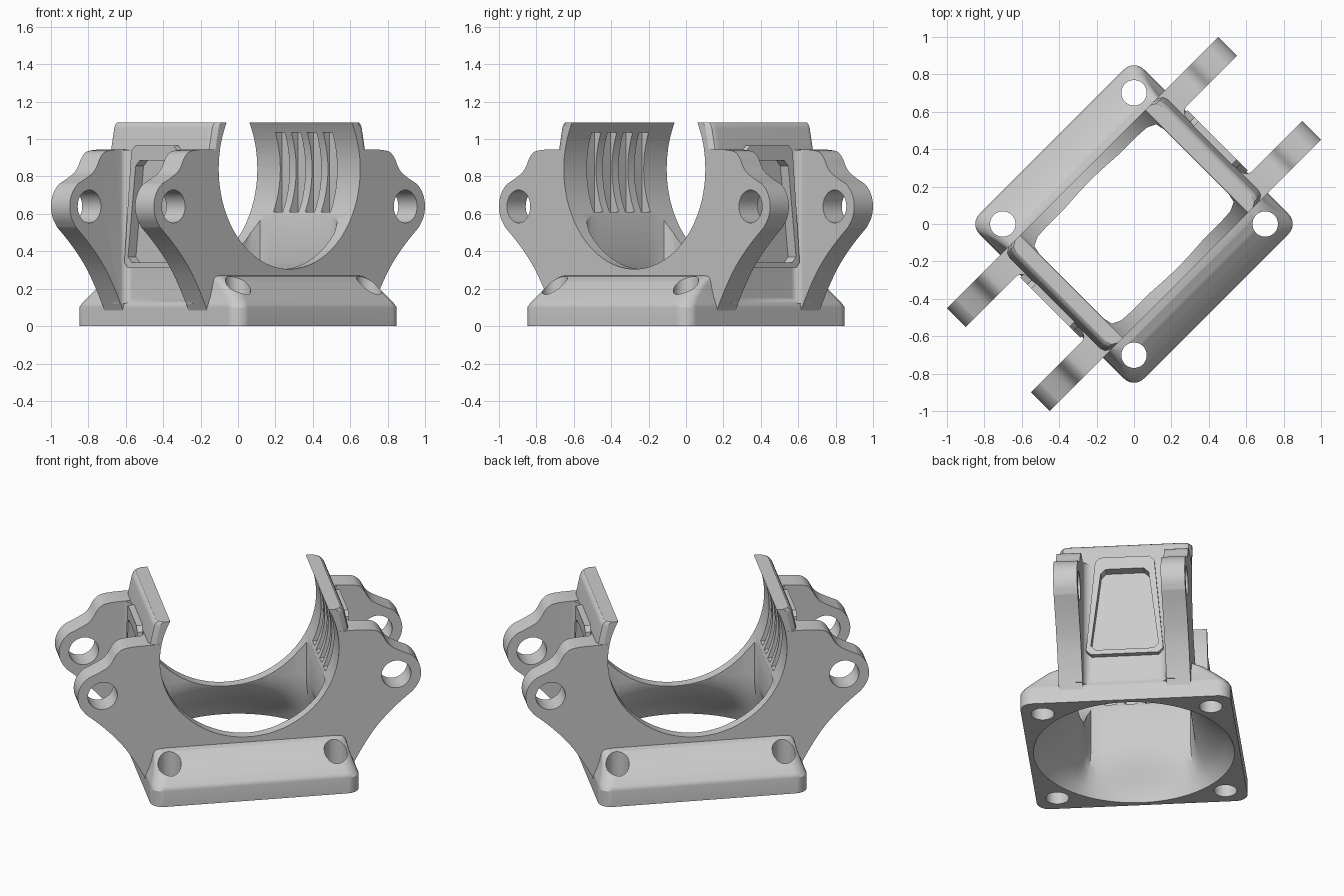
import bpy
import bmesh
from math import cos, sin, pi, radians
from mathutils import Matrix

if "Cube" in bpy.data.objects:
    bpy.data.objects.remove(bpy.data.objects["Cube"], do_unlink=True)

grey = bpy.data.materials.new("light_grey_plastic")
grey.use_nodes = True
grey.diffuse_color = (0.6, 0.6, 0.6, 1)
grey.node_tree.nodes["Principled BSDF"].inputs["Base Color"].default_value = (0.6, 0.6, 0.6, 1)


def loft(name, rings):
    """Closed solid through rings of equal point count."""
    bm = bmesh.new()
    loops = [[bm.verts.new(p) for p in ring] for ring in rings]
    n = len(loops[0])
    for a, b in zip(loops, loops[1:]):
        for i in range(n):
            j = (i + 1) % n
            bm.faces.new((a[i], a[j], b[j], b[i]))
    bm.faces.new(loops[0][::-1])
    bm.faces.new(loops[-1])
    bmesh.ops.recalc_face_normals(bm, faces=bm.faces)
    mesh = bpy.data.meshes.new(name)
    bm.to_mesh(mesh)
    bm.free()
    mesh.materials.append(grey)
    ob = bpy.data.objects.new(name, mesh)
    bpy.context.collection.objects.link(ob)
    return ob


def prism(name, outline, axis, lo, hi):
    """Extrude a 2D outline along an axis."""
    place = {"x": lambda p, d: (d, p[0], p[1]),
             "y": lambda p, d: (p[0], d, p[1]),
             "z": lambda p, d: (p[0], p[1], d)}[axis]
    return loft(name, [[place(p, d) for p in outline] for d in (lo, hi)])


def circle(cx, cy, r, n=48):
    return [(cx + r * cos(2 * pi * i / n), cy + r * sin(2 * pi * i / n)) for i in range(n)]


def rounded_rect(hx, hy, r, steps=8):
    pts = []
    for q, (sx, sy) in enumerate(((1, 1), (-1, 1), (-1, -1), (1, -1))):
        for i in range(steps + 1):
            a = (q + i / steps) * pi / 2
            pts.append((sx * (hx - r) + r * cos(a), sy * (hy - r) + r * sin(a)))
    return pts


def soften(pts, passes=2):
    """Corner cutting on an open polyline."""
    for _ in range(passes):
        new = [pts[0]]
        for a, b in zip(pts, pts[1:]):
            for t in (0.25, 0.75):
                new.append((a[0] + (b[0] - a[0]) * t, a[1] + (b[1] - a[1]) * t))
        pts = new + [pts[-1]]
    return pts


def combine(target, other, operation):
    mod = target.modifiers.new("combine", "BOOLEAN")
    mod.solver = "EXACT"
    mod.operation = operation
    mod.object = other
    bpy.context.view_layer.objects.active = target
    bpy.ops.object.modifier_apply(modifier=mod.name)
    bpy.data.objects.remove(other, do_unlink=True)


BORE_R, BORE_Z = 0.535, 0.84
LUG_X, LUG_Z, LUG_R = 0.877, 0.64, 0.148
FACE_Y, LUG_Y = 0.389, 0.247

# Base flange with softly sloped top
steps = [(0.622, 0.622, 0), (0.622, 0.622, 0.1), (0.612, 0.61, 0.123), (0.597, 0.575, 0.16),
         (0.585, 0.53, 0.2), (0.575, 0.48, 0.24), (0.565, 0.43, 0.265), (0.56, 0.37, 0.275)]
body = loft("cradle_bracket", [[(x, y, z) for x, y in rounded_rect(hx, hy, 0.075)]
                               for hx, hy, z in steps])

# End plates carrying the four lugs
shoulder = soften([(0.45, 0.945), (0.73, 0.945), (0.79, 0.915), (0.83, 0.83), (0.9, 0.79),
                   (LUG_X + LUG_R * cos(radians(55)), LUG_Z + LUG_R * sin(radians(55)))])
nose = [(LUG_X + LUG_R * cos(radians(a)), LUG_Z + LUG_R * sin(radians(a)))
        for a in range(48, -45, -7)]
leg = soften([(0.98, 0.53), (0.88, 0.445), (0.77, 0.33), (0.69, 0.21), (0.635, 0.11), (0.615, 0.07)])
half = shoulder + nose + leg
outline = half + [(-x, z) for x, z in reversed(half)]
for side in (-1, 1):
    lo, hi = sorted((side * LUG_Y, side * FACE_Y))
    combine(body, prism("end_plate", outline, "y", lo, hi), "UNION")

# Side walls, with fillets into the lugs
corner = [(0.6, 0.2), (0.606, 0.222), (0.62, 0.238), (0.645, 0.25), (0.645, 0.3)]
plan = corner + [(-x, y) for x, y in reversed(corner)]
plan += [(-x, -y) for x, y in reversed(plan)][::-1]
plan = corner + [(-x, y) for x, y in reversed(corner)] \
    + [(-x, -y) for x, y in corner] + [(x, -y) for x, y in reversed(corner)]
combine(body, prism("side_walls", plan, "z", 0.12, 0.942), "UNION")

for side in (-1, 1):
    # Upright lip above the shoulder
    rings = []
    for outer, z in ((0.6, 0.85), (0.598, 0.95), (0.575, 1.06), (0.565, 1.08), (0.55, 1.09)):
        rings.append([(side * x, y, z) for x, y in
                      ((0.4, -0.388), (outer - 0.04, -0.388), (outer - 0.01, -0.37), (outer, -0.34),
                       (outer, 0.34), (outer - 0.01, 0.37), (outer - 0.04, 0.388), (0.4, 0.388))])
    combine(body, loft("upper_lip", rings), "UNION")

    # Raised tapered panel and its recess
    for part, low, high, bottom, top, start, end, op in (
            ("panel_rim", 0.31, 0.965, 0.228, 0.175, 0.58, 0.632, "UNION"),
            ("panel_recess", 0.34, 0.885, 0.2, 0.142, 0.572, 0.7, "DIFFERENCE")):
        trapezoid = [(-bottom, low + 0.03), (-bottom + 0.03, low), (bottom - 0.03, low),
                     (bottom, low + 0.03), (top, high - 0.03), (top - 0.03, high),
                     (-top + 0.03, high), (-top, high - 0.03)]
        lo, hi = sorted((side * start, side * end))
        combine(body, prism(part, trapezoid, "x", lo, hi), op)

# Cylindrical seat
combine(body, prism("seat_bore", circle(0, BORE_Z, BORE_R, 96), "y", -0.8, 0.8), "DIFFERENCE")

# Duct from a round inlet to a rectangular outlet
rings = []
rect = rounded_rect(0.472, 0.32, 0.06)
count = 72
for z, blend in ((-0.02, 0), (0, 0), (0.06, 0.12), (0.12, 0.34), (0.18, 0.6), (0.24, 0.82),
                 (0.3, 0.96), (0.35, 1), (0.8, 1)):
    ring = []
    for i in range(count):
        a = 2 * pi * (i + 0.5) / count
        c, s = cos(a), sin(a)
        r = ((abs(c) / 0.472) ** 14 + (abs(s) / 0.32) ** 14) ** (-1 / 14)
        r = r * blend + 0.592 * (1 - blend)
        ring.append((r * c, r * s, z))
    rings.append(ring)
combine(body, loft("duct", rings), "DIFFERENCE")

# Grip grooves, lug holes and screw holes
for side in (-1, 1):
    lo, hi = sorted((side * 0.4, side * 0.547))
    for k in range(4):
        y = (k - 1.5) * 0.12
        slot = [(y - 0.035, 0.61), (y + 0.035, 0.61), (y + 0.035, 1.035), (y - 0.035, 1.035)]
        combine(body, prism("groove", slot, "x", lo, hi), "DIFFERENCE")
    combine(body, prism("lug_hole", circle(side * LUG_X, LUG_Z, 0.088), "y", -0.8, 0.8), "DIFFERENCE")
    for end in (-1, 1):
        hole = circle(side * 0.496, end * 0.496, 0.068)
        combine(body, prism("screw_hole", hole, "z", -0.1, 0.45), "DIFFERENCE")

# Turn the bracket diagonally and finish the shading
body.data.transform(Matrix.Rotation(pi / 4, 4, "Z"))
bpy.ops.object.select_all(action="DESELECT")
body.select_set(True)
bpy.context.view_layer.objects.active = body
bpy.ops.object.shade_smooth_by_angle(angle=radians(30))
weighted = body.modifiers.new("weighted_normals", "WEIGHTED_NORMAL")
weighted.keep_sharp = True
